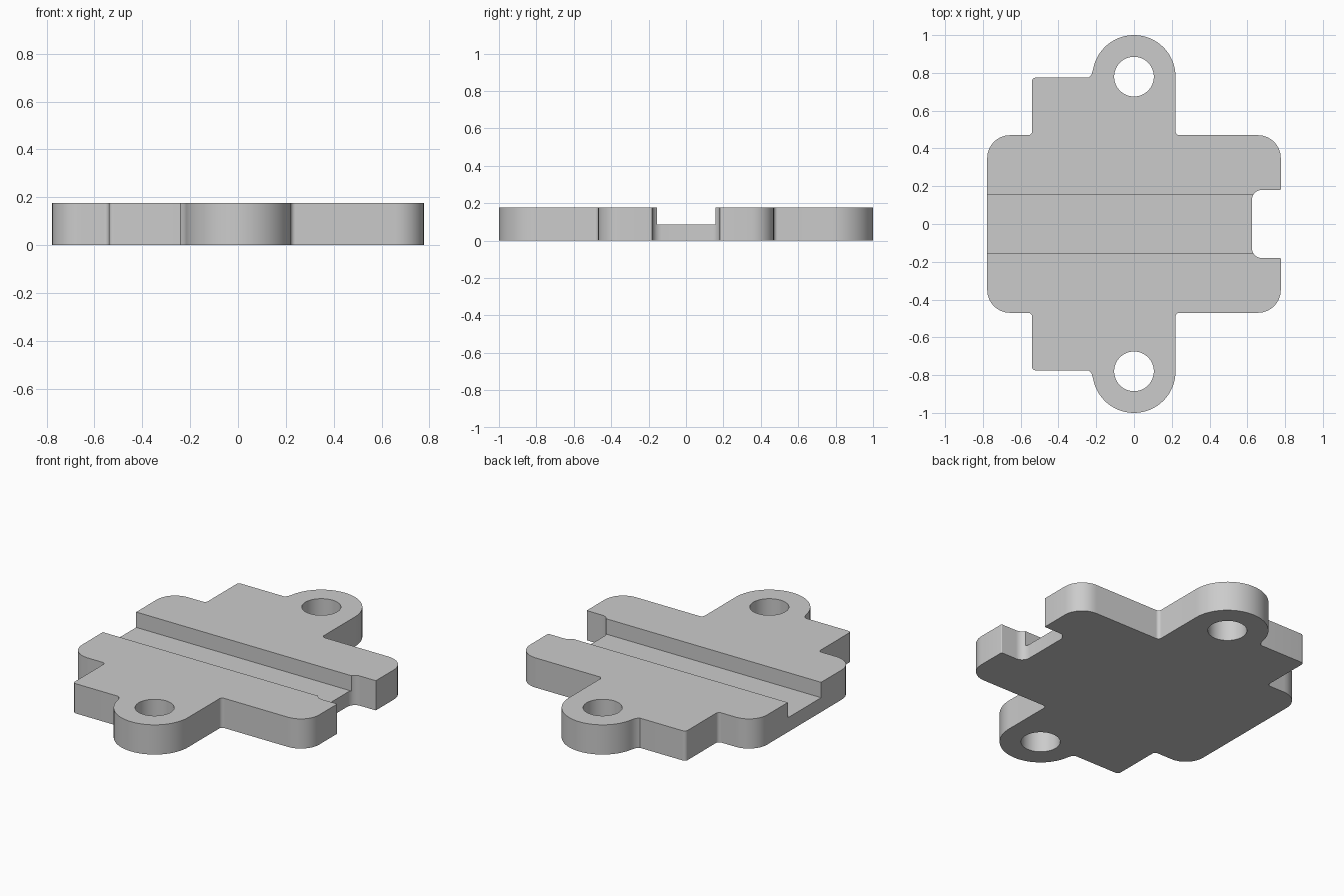
import bpy, bmesh, math
from mathutils import Vector

cube = bpy.data.objects.get("Cube")
if cube:
    bpy.data.objects.remove(cube, do_unlink=True)

HEIGHT, FLOOR = 0.176, 0.085
HUB_Y, HUB_R, HOLE_R = 0.78, 0.22, 0.105

grey = bpy.data.materials.new("plain grey")
grey.use_nodes = True
colour = (0.6, 0.6, 0.6, 1)
grey.diffuse_color = colour
grey.node_tree.nodes["Principled BSDF"].inputs["Base Color"].default_value = colour


def fillet(prev, corner, nxt, r, steps=8):
    """Points of a rounded right-angled corner."""
    p = Vector(corner)
    a = (Vector(prev) - p).normalized() * r
    b = (Vector(nxt) - p).normalized() * r
    centre = p + a + b
    return [centre - b * math.cos(t) - a * math.sin(t)
            for t in (i / steps * math.pi / 2 for i in range(steps + 1))]


def prism(name, points, z0, z1):
    bm = bmesh.new()
    face = bm.faces.new([bm.verts.new((p[0], p[1], z0)) for p in points])
    new = bmesh.ops.extrude_face_region(bm, geom=[face])["geom"]
    bmesh.ops.translate(bm, vec=(0, 0, z1 - z0),
                        verts=[v for v in new if isinstance(v, bmesh.types.BMVert)])
    bmesh.ops.recalc_face_normals(bm, faces=bm.faces)
    mesh = bpy.data.meshes.new(name)
    bm.to_mesh(mesh)
    bm.free()
    obj = bpy.data.objects.new(name, mesh)
    mesh.materials.append(grey)
    bpy.context.collection.objects.link(obj)
    return obj


def circle(y, r, start=0, end=360, steps=64):
    return [Vector((r * math.cos(a), y + r * math.sin(a)))
            for a in (math.radians(start + (end - start) * i / steps)
                      for i in range(steps + 1))]


# Back half of the outline: notch, shoulder, round lug, step, shoulder
corners = [((0.625, 0), 0), ((0.625, 0.18), 0.05), ((0.777, 0.18), 0.005),
           ((0.777, 0.47), 0.12), ((HUB_R, 0.47), 0.02), ((HUB_R, HUB_Y), 0),
           ((-0.24, 0.775), 0), ((-0.54, 0.775), 0.02), ((-0.54, 0.47), 0.02),
           ((-0.777, 0.47), 0.12), ((-0.777, 0), 0)]
half = []
for i, (p, r) in enumerate(corners):
    if r:
        half += fillet(corners[i - 1][0], p, corners[i + 1][0], r)
    elif p == (HUB_R, HUB_Y):
        half += circle(HUB_Y, HUB_R, 0, 170, 40) + [Vector((-0.225, 0.79))]
    else:
        half.append(Vector(p))

# Front half mirrors the back half
outline = half + [Vector((p.x, -p.y)) for p in reversed(half[1:-1])]
plate = prism("mounting_plate", outline, 0, HEIGHT)

# Channel along x and the two screw holes
cutters = [prism("channel_cutter", [(-1, -0.155), (1, -0.155), (1, 0.157), (-1, 0.157)],
                 FLOOR, HEIGHT + 0.1)]
for side, y in (("front", -HUB_Y), ("back", HUB_Y)):
    cutters.append(prism(side + "_hole_cutter", circle(y, HOLE_R)[:-1], -0.1, HEIGHT + 0.1))
for cutter in cutters:
    cut = plate.modifiers.new(cutter.name, "BOOLEAN")
    cut.operation = "DIFFERENCE"
    cut.solver = "EXACT"
    cut.object = cutter

# Apply the cuts, drop the cutters, smooth the rounded walls
bpy.ops.object.select_all(action="DESELECT")
plate.select_set(True)
bpy.context.view_layer.objects.active = plate
for cutter in cutters:
    bpy.ops.object.modifier_apply(modifier=cutter.name)
    bpy.data.objects.remove(cutter, do_unlink=True)
bpy.ops.object.shade_smooth_by_angle(angle=math.radians(30))
